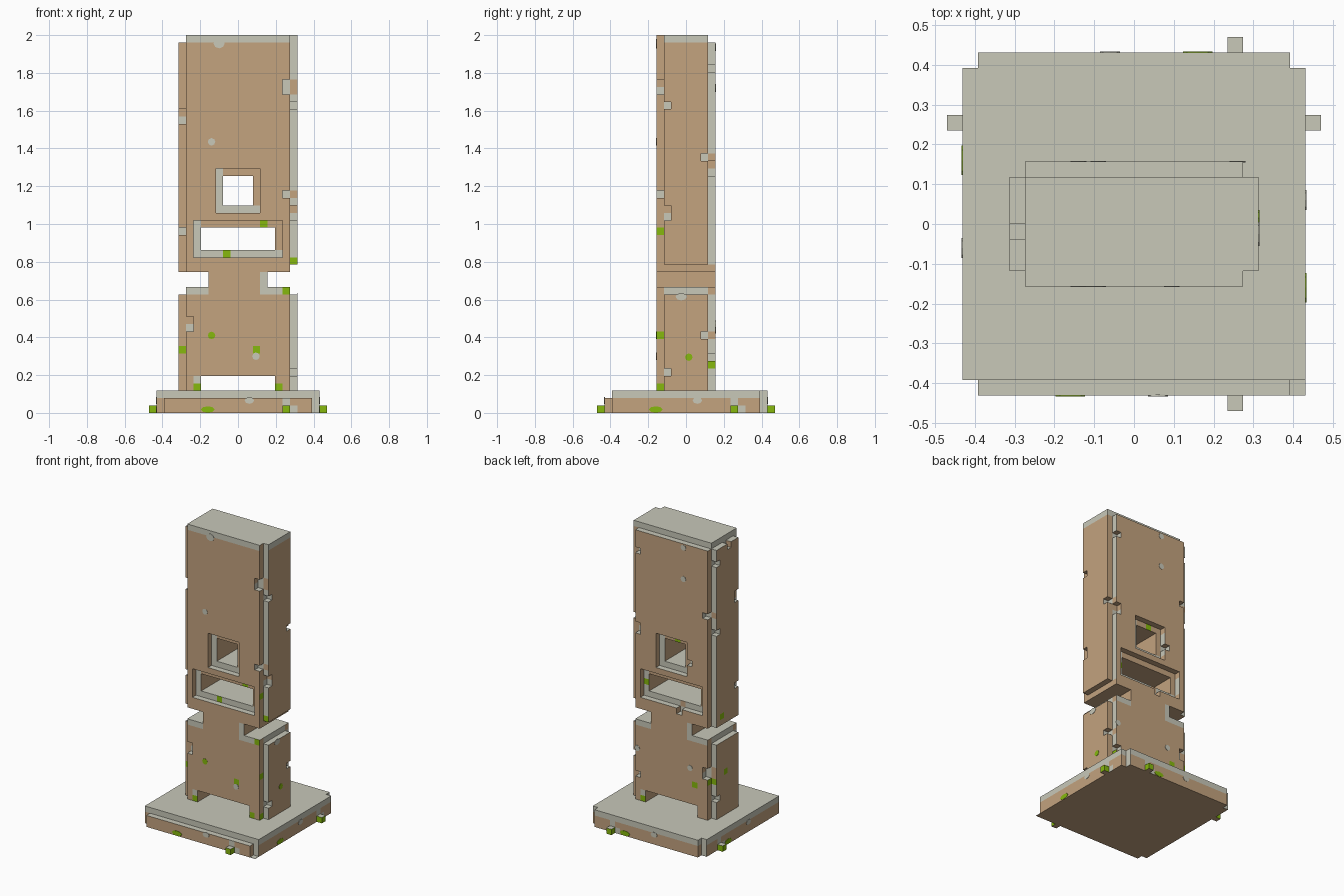
import bpy, bmesh, math
from mathutils import Vector, Matrix

if "Cube" in bpy.data.objects:
    bpy.data.objects.remove(bpy.data.objects["Cube"])

V = 2 / 51          # one block; the tower is 51 blocks high

def material(name, rgb):
    m = bpy.data.materials.new(name)
    m.diffuse_color = (*rgb, 1)
    m.use_nodes = True
    m.node_tree.nodes["Principled BSDF"].inputs["Base Color"].default_value = m.diffuse_color
    return m

SAND, GREY, MOSS = 0, 1, 2
MATS = [material("sandstone", (.546, .366, .212)),
        material("worn grey stone", (.578, .578, .485)),
        material("moss green", (.24, .485, .004))]

def cells(x0, x1, y0, y1, z0, z1):
    return {(x, y, z) for x in range(x0, x1) for y in range(y0, y1) for z in range(z0, z1)}

def add(p, n, k=1):
    return (p[0] + k * n[0], p[1] + k * n[1], p[2] + k * n[2])

DIRS = [(1, 0, 0), (-1, 0, 0), (0, 1, 0), (0, -1, 0), (0, 0, 1), (0, 0, -1)]
RIGHT, LEFT, BACK, FRONT, UP, DOWN = DIRS

def face_colour(solid, p, n):
    """Tops are worn grey; chipped ledges are grey above or right of sound stone."""
    if n == UP:
        return GREY
    if n == DOWN:
        return SAND
    q = add(p, n)
    r = (-n[1], n[0], 0)
    for s in (add(q, r, -1), add(q, UP, -1)):
        if s in solid and add(s, n) not in solid:
            return GREY
    return SAND

def build(name, solid, paints, skip_floor=None):
    bm = bmesh.new()
    verts = {}
    def vert(c):
        if c not in verts:
            verts[c] = bm.verts.new([k * V for k in c])
        return verts[c]
    for p in sorted(solid):
        for n in DIRS:
            if add(p, n) in solid or (n == DOWN and p[2] == skip_floor):
                continue
            a = [abs(k) for k in n].index(1)
            u, w = (a + 1) % 3, (a + 2) % 3
            base = list(p)
            base[a] += max(n[a], 0)
            loop = []
            for du, dw in ((0, 0), (1, 0), (1, 1), (0, 1)):
                c = base[:]
                c[u] += du
                c[w] += dw
                loop.append(vert(tuple(c)))
            if n[a] < 0:
                loop.reverse()
            f = bm.faces.new(loop)
            f.material_index = face_colour(solid, p, n)
            for dirs, area, colour in paints:
                if n in dirs and p in area:
                    f.material_index = colour
    bmesh.ops.dissolve_limit(bm, angle_limit=.01, verts=bm.verts[:], edges=bm.edges[:],
                             delimit={'MATERIAL'})
    finish(name, bm)

def finish(name, bm):
    me = bpy.data.meshes.new(name)
    bm.to_mesh(me)
    bm.free()
    for m in MATS:
        me.materials.append(m)
    ob = bpy.data.objects.new(name, me)
    bpy.context.collection.objects.link(ob)

SIDES = [RIGHT, LEFT, BACK, FRONT]

# ---- plinth: slab with notched corners, front ledge, moss knobs
slab = cells(-11, 11, -11, 11, 0, 3)
for x in (-11, 10):
    for y in (-11, 10):
        slab -= cells(x, x + 1, y, y + 1, 0, 3)
slab -= cells(-11, 11, -11, -10, 2, 3)
knobs = {(6, -12, 0), (6, 11, 0), (11, 6, 0), (-12, 6, 0)}
build("plinth", slab | knobs, [(SIDES, cells(-11, 11, -11, 11, 2, 3), GREY),
                               (SIDES, knobs, MOSS)])
bm = bmesh.new()
bmesh.ops.create_cube(bm, size=1, matrix=Matrix.Translation((10.5 * V, -10.5 * V, .001))
                      @ Matrix.Diagonal((V, V, .002, 1)))
for f in bm.faces:
    f.material_index = GREY if f.normal.z > -.5 else SAND
finish("plinth_corner_foot", bm)

# ---- tower: tall slab with waist slots, windows and foot opening
tower = cells(-8, 8, -4, 4, 3, 51)
for x in (-8, 7):
    for y in (-4, 3):
        tower -= cells(x, x + 1, y, y + 1, 3, 51)
    tower -= cells(x, x + 1, -4, 4, 16, 17)          # lower slot edge
tower -= cells(-8, -4, -4, 4, 17, 19) | cells(4, 8, -4, 4, 17, 19)
tower -= cells(7, 8, -4, 4, 19, 20)
tower -= cells(-8, -7, -4, 4, 50, 51) | cells(-8, 8, 3, 4, 50, 51)
tower -= cells(-8, -7, -1, 0, 49, 50)
tower -= cells(-5, 5, -4, 4, 3, 5)
for hx, z0, z1 in ((2, 28, 32), (5, 22, 25)):        # windows with stepped rims
    tower -= cells(-hx, hx, -4, 4, z0, z1)
    for y in (-4, 3):
        tower -= cells(-hx - 1, hx + 1, y, y + 1, z0 - 1, z1 + 1)
# small chips along the edges: x, y, z0, z1
for x, y, z0, z1 in [(6, -4, 43, 45), (6, -4, 29, 30), (7, -3, 41, 42), (7, -3, 26, 28),
                     (7, -3, 5, 6), (7, 2, 34, 35), (7, 2, 10, 11), (6, 3, 46, 47),
                     (6, 3, 32, 34), (6, 3, 7, 8), (-8, -3, 39, 41), (-8, -3, 24, 25),
                     (-7, -4, 11, 13), (-7, 3, 38, 39), (-7, 3, 10, 12), (-8, 2, 47, 48),
                     (-8, 2, 35, 36), (-8, 2, 6, 7), (-4, 3, 29, 30), (-2, 3, 20, 21)]:
    tower -= cells(x, x + 1, y, y + 1, z0, z1)

FB = [FRONT, BACK]
def spot(dirs, x, y, z, w=1):
    return (dirs, cells(x, x + w, y, y + 1, z, z + 1), MOSS)

paints = [(FB + [LEFT], cells(-8, 8, -4, 4, 50, 51), GREY),
          ([RIGHT], cells(7, 8, -4, 4, 50, 51), GREY),
          (FB, cells(-7, -4, -4, 4, 16, 17) | cells(4, 7, -4, 4, 16, 17), GREY),
          ([FRONT], cells(3, 4, -4, -3, 16, 19), GREY),
          ([BACK], cells(-4, -3, 3, 4, 16, 19), GREY),
          ([FRONT], cells(-6, -5, -4, -3, 3, 5), GREY),
          ([BACK], cells(5, 6, 3, 4, 3, 5), GREY),
          # moss on the front
          spot([FRONT], 3, -3, 25), spot([FRONT], -2, -3, 21), spot([FRONT], 7, -3, 20),
          spot([FRONT], 6, -4, 16), spot([FRONT], -8, -3, 8), spot([FRONT], 2, -4, 8),
          spot([FRONT], -6, -4, 3), spot([FRONT], 4, -4, 3, 2),
          # moss on the right, back and left
          spot([RIGHT], 6, -4, 24), spot([RIGHT], 6, -4, 10), spot([RIGHT], 6, -4, 3),
          spot([RIGHT], 6, 3, 6), spot([BACK], 5, 2, 23), spot([BACK], -1, 2, 32),
          spot([BACK], -5, 3, 8), spot([BACK], 5, 3, 3), spot([BACK], -8, 2, 9),
          spot([LEFT], -7, 3, 9), spot([LEFT], -8, 1, 20), spot([LEFT], -8, 0, 10)]
build("tower", tower, paints, skip_floor=3)

# ---- thin lichen and wear spots laid on the walls
def spots(name, entries):
    bm = bmesh.new()
    for side, dist, along, z, rx, rz, colour in entries:
        n = Vector(side)
        r = Vector((-n.y, n.x, 0))
        rot = Matrix((r, (0, 0, 1), n)).transposed().to_4x4()
        mat = (Matrix.Translation(n * dist * V + r * along + Vector((0, 0, z)))
               @ rot @ Matrix.Diagonal((rx, rz, .004, 1)))
        res = bmesh.ops.create_cone(bm, cap_ends=True, segments=8, radius1=1, radius2=1,
                                    depth=1, matrix=mat)
        for f in {f for v in res['verts'] for f in v.link_faces}:
            f.material_index = colour
    finish(name, bm)

entries = [(FRONT, 4, -.14, 1.435, .02, .02, GREY), (FRONT, 4, .095, .3, .02, .02, GREY),
           (FRONT, 4, -.14, .41, .02, .02, MOSS), (FRONT, 4, -.1, 1.955, .03, .025, GREY),
           (RIGHT, 8, .015, .295, .02, .02, MOSS), (RIGHT, 8, -.025, .615, .03, .02, GREY),
           (BACK, 4, .09, 1.72, .02, .02, GREY), (BACK, 4, .09, 1.935, .02, .02, GREY),
           (BACK, 4, -.26, .47, .02, .02, GREY), (BACK, 4, .14, .44, .02, .02, GREY)]
for side in SIDES:                                   # plinth marks on every side
    entries.append((side, 11, -.16, .018, .037, .017, MOSS))
    entries.append((side, 11, .06, .066, .025, .018, GREY))
spots("wall_spots", entries)
